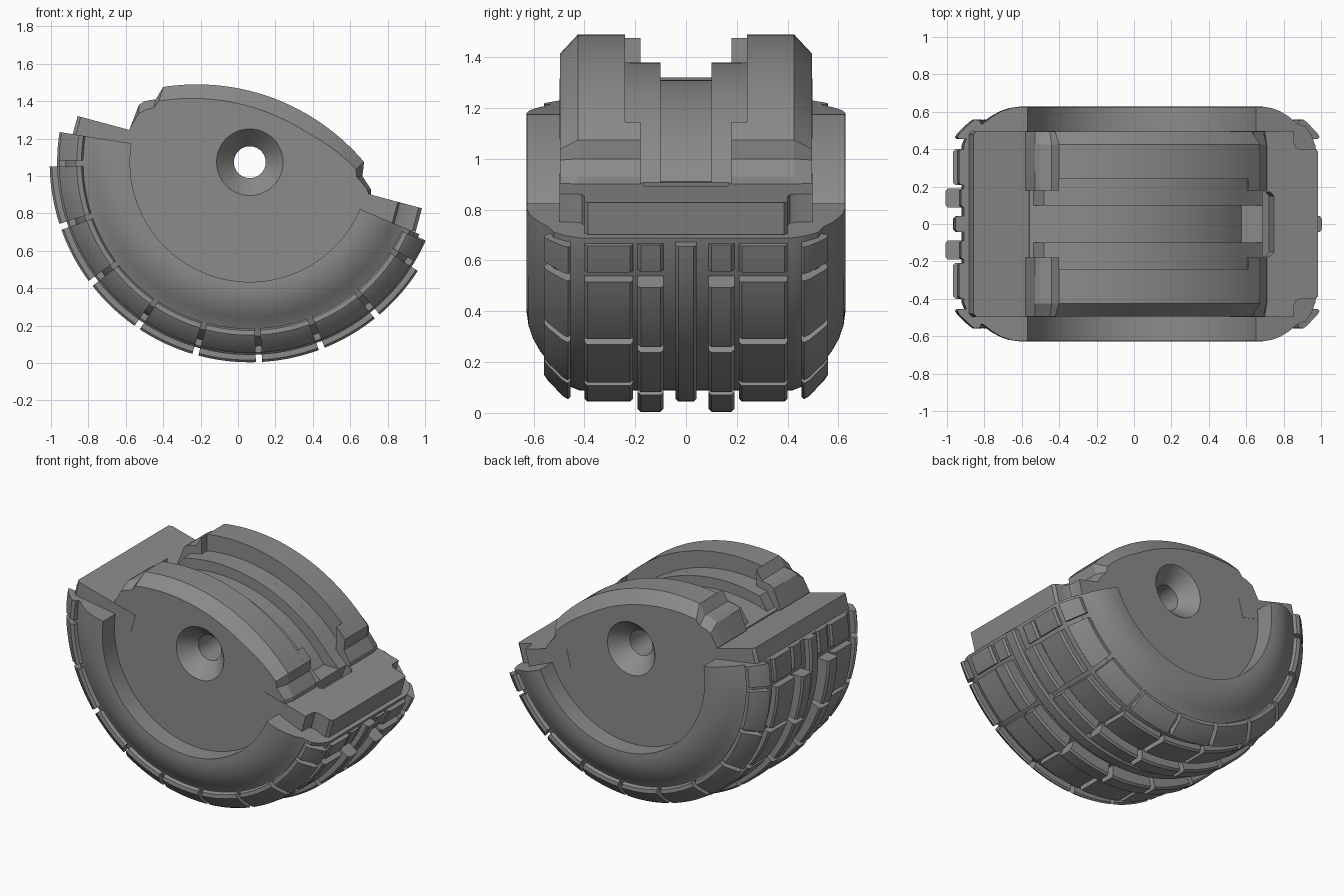
import bpy, bmesh, math
from math import sin, cos, radians, sqrt

if "Cube" in bpy.data.objects:
    bpy.data.objects.remove(bpy.data.objects["Cube"])

CX, CZ = 0.063, 1.074         # wheel axle position (x, z)
TILT = radians(-15)           # tilt of the cut plane
A0, A1 = -23.0, -189.0        # tyre arc, right end to left end

grey = bpy.data.materials.new("dark_grey")
grey.diffuse_color = (0.26, 0.26, 0.26, 1)
grey.use_nodes = True
grey.node_tree.nodes["Principled BSDF"].inputs["Base Color"].default_value = grey.diffuse_color


def smooth(ob, angle):
    bpy.ops.object.select_all(action='DESELECT')
    ob.select_set(True)
    bpy.context.view_layer.objects.active = ob
    bpy.ops.object.shade_smooth_by_angle(angle=radians(angle))


def loft(name, rings, angle=30):
    """Solid skinned through closed rings of equal point count."""
    bm = bmesh.new()
    vs = [[bm.verts.new(p) for p in ring] for ring in rings]
    n = len(rings[0])
    for a, b in zip(vs, vs[1:]):
        for i in range(n):
            bm.faces.new((a[i], a[(i + 1) % n], b[(i + 1) % n], b[i]))
    bm.faces.new(vs[0])
    bm.faces.new(vs[-1])
    bmesh.ops.recalc_face_normals(bm, faces=bm.faces)
    me = bpy.data.meshes.new(name)
    bm.to_mesh(me)
    bm.free()
    me.materials.append(grey)
    ob = bpy.data.objects.new(name, me)
    bpy.context.collection.objects.link(ob)
    smooth(ob, angle)
    return ob


def sweep(name, prof, a0, a1, step=2.0):
    """Sweep an (r, y) profile around the axle between two angles in degrees."""
    n = max(2, math.ceil(abs(a1 - a0) / step))
    rings = []
    for i in range(n + 1):
        a = radians(a0 + (a1 - a0) * i / n)
        rings.append([(CX + r * cos(a), y, CZ + r * sin(a)) for r, y in prof])
    return loft(name, rings)


def mirror_y(prof):
    return [(r, -y) for r, y in prof]


def extrude(name, sections):
    """Loft (x, z) outlines given as (y, outline) pairs."""
    return loft(name, [[(x, y, z) for x, z in o] for y, o in sections])


# Tyre carcass
half = [(0.60, 0.45), (0.64, 0.45), (0.64, 0.625), (0.68, 0.627), (0.73, 0.62), (0.78, 0.603),
        (0.83, 0.575), (0.875, 0.54), (0.90, 0.53), (0.93, 0.52), (0.965, 0.47), (0.985, 0.42)]
sweep("tyre_carcass", half + mirror_y(half[::-1]), A0, A1, 1.5)


# Tread blocks
def block(y0, y1, r, c=0.012):
    return [(0.95, y0), (r - c, y0), (r, y0 + c), (r, y1 - c), (r - c, y1), (0.95, y1)]


shoulder = [(0.92, 0.455), (1.01, 0.455), (1.02, 0.465), (1.008, 0.485),
            (0.945, 0.545), (0.925, 0.558), (0.90, 0.555), (0.885, 0.52)]
sweep("tread_centre_rib", block(-0.042, 0.042, 1.03), A0 - 1, A1)
gaps = [-32 - 18.45 * k for k in range(9)]
edges = [A0 - 0.5] + gaps + [A1 - 0.9]
for i, (a, b) in enumerate(zip(edges, edges[1:])):
    a, b = a - 0.9, b + 0.9
    end = i in (0, len(edges) - 2)
    rows = {"inner": block(0.088, 0.19, 1.0 if end else 1.07),
            "middle": block(0.208, 0.4, 1.01 if end else 1.03),
            "shoulder": shoulder}
    for row, prof in rows.items():
        sweep(f"tread_{row}_right_{i}", prof, a, b)
        sweep(f"tread_{row}_left_{i}", mirror_y(prof), a, b)


# Cut-plane plates either side of the hub
def plate(name, outline):
    def pt(u, y, v):
        return (CX + u * cos(TILT) - v * sin(TILT), y, CZ + u * sin(TILT) + v * cos(TILT))
    loft(name, [[pt(u, y, v) for u, y in outline] for v in (0.0, -0.13)])


right = [(0.71, 0.15), (0.69, 0.17), (0.5, 0.17), (0.5, 0.497), (0.82, 0.497), (0.82, 0.435),
         (0.83, 0.41), (0.855, 0.4), (0.935, 0.4), (0.953, 0.385)]
left = [(-0.5, 0.497), (-0.935, 0.497), (-0.953, 0.48)]
plate("plate_right", right + mirror_y(right[::-1]))
plate("plate_left", left + mirror_y(left[::-1]))


# Hub and fender outlines (x, z)
def top(x, off=0.0):
    return 0.32 + sqrt((1.17 - off) ** 2 - (x + 0.22) ** 2)


def arc(x0, x1, off=0.0, n=28):
    return [(x0 + (x1 - x0) * i / n, top(x0 + (x1 - x0) * i / n, off)) for i in range(n + 1)]


LOWER = [(CX + 0.645 * cos(radians(a)), CZ + 0.645 * sin(radians(a)))
         for a in range(168, 346, 3)]
R_END = [(0.71, 0.90), (0.71, 0.93), (0.665, 1.0)]
L_END = [(-0.44, 1.41), (-0.50, 1.40), (-0.53, 1.38), (-0.58, 1.25)]
full = R_END + arc(0.674, -0.40) + L_END + LOWER
# outer outline pulled in along the top for the bevelled fender edge
bevel = ([(0.70, 0.90), (0.69, 0.93), (0.635, 0.995)]
         + [(x - 0.03 - 0.02 * x, z - 0.075 * min(1, 0.5 + (0.674 - x) * 2)) for x, z in arc(0.674, -0.40)]
         + [(-0.45, 1.365), (-0.49, 1.355), (-0.53, 1.335), (-0.58, 1.25)] + LOWER)
notched = (R_END + arc(0.674, 0.61, 0, 3) + arc(0.605, -0.40, 0.11)
           + arc(-0.365, -0.40, 0, 2)[2:] + L_END + LOWER)
rib = arc(0.60, -0.48, 0.11) + LOWER
core = arc(0.575, -0.56, 0.18) + LOWER

hub_parts = [extrude("hub_core", [(-0.2, core), (0.2, core)])]
for s, side in ((-1, "front"), (1, "back")):
    hub_parts += [
        extrude(f"fender_{side}", [(s * 0.24, full), (s * 0.425, full), (s * 0.495, bevel)]),
        extrude(f"fender_lip_{side}", [(s * 0.18, notched), (s * 0.25, notched)]),
        extrude(f"hub_rib_{side}", [(s * 0.1, rib), (s * 0.22, rib)])]

# Axle hole with conical countersinks, cut through every hub part
rings = []
for y, r in ((-0.52, 0.20), (-0.39, 0.085), (0.39, 0.085), (0.52, 0.20)):
    rings.append([(CX + r * cos(radians(a)), y, CZ + r * sin(radians(a))) for a in range(0, 360, 6)])
cutter = loft("axle_cutter", rings)
cutter.hide_render = True
for ob in hub_parts:
    mod = ob.modifiers.new("axle_hole", 'BOOLEAN')
    mod.operation = 'DIFFERENCE'
    mod.solver = 'EXACT'
    mod.object = cutter
    bpy.context.view_layer.objects.active = ob
    bpy.ops.object.modifier_apply(modifier=mod.name)
    smooth(ob, 12)
bpy.data.objects.remove(cutter)
